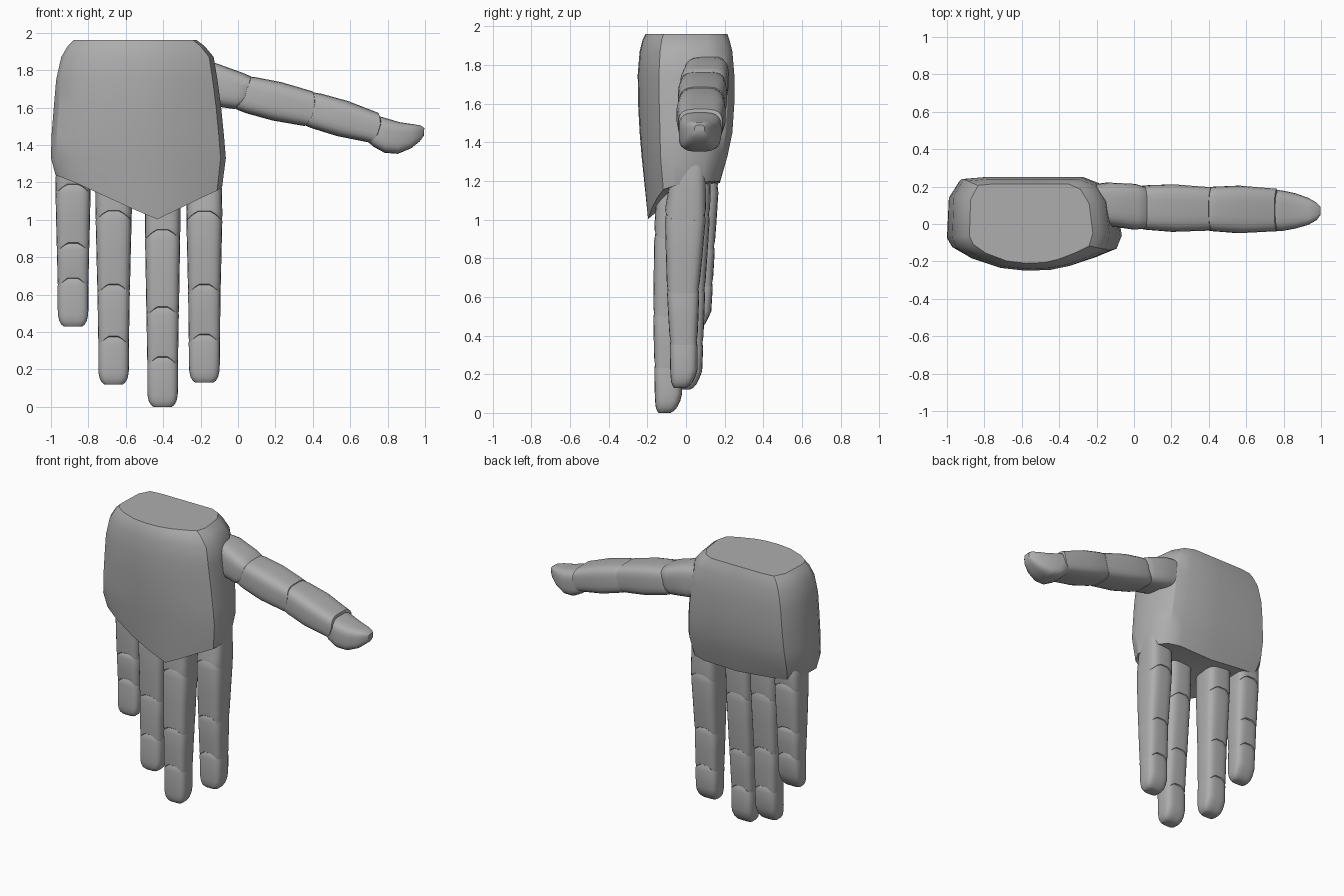
import bpy, bmesh, math
from mathutils import Vector

if "Cube" in bpy.data.objects:
    bpy.data.objects.remove(bpy.data.objects["Cube"], do_unlink=True)

grey = bpy.data.materials.new("plain_grey")
grey.use_nodes = True
COL = (0.42, 0.42, 0.42, 1)
grey.diffuse_color = COL
grey.node_tree.nodes["Principled BSDF"].inputs["Base Color"].default_value = COL


def loft(name, rings, angle=32):
    """Skin equal-length rings of points, closing both ends."""
    bm = bmesh.new()
    vs = [[bm.verts.new(p) for p in r] for r in rings]
    n = len(vs[0])
    for a, b in zip(vs, vs[1:]):
        for i in range(n):
            j = (i + 1) % n
            bm.faces.new((a[i], a[j], b[j], b[i]))
    caps = [bm.faces.new(vs[0]), bm.faces.new(vs[-1])]
    bmesh.ops.poke(bm, faces=caps)
    bmesh.ops.recalc_face_normals(bm, faces=bm.faces)
    me = bpy.data.meshes.new(name)
    bm.to_mesh(me)
    bm.free()
    me.materials.append(grey)
    ob = bpy.data.objects.new(name, me)
    bpy.context.collection.objects.link(ob)
    bpy.ops.object.select_all(action='DESELECT')
    ob.select_set(True)
    bpy.context.view_layer.objects.active = ob
    bpy.ops.object.shade_smooth_by_angle(angle=math.radians(angle))
    return ob


# Palm: a broad section, flat at the back and bowed at the front
PROFILE = [(0, .35), (.03, .24), (.13, .13), (.3, .03), (.46, 0), (.61, .01), (.72, .05),
           (.87, .14), (.97, .22), (1, .38), (.97, .75), (.9, .93), (.8, 1), (.5, 1),
           (.2, 1), (.07, .98), (.01, .8)]
SECTIONS = [  # z, x range, y range
    (1.96, -.88, -.22, -.21, .215), (1.93, -.91, -.18, -.225, .225),
    (1.87, -.945, -.13, -.24, .24), (1.75, -.972, -.11, -.25, .25),
    (1.6, -.985, -.09, -.248, .25), (1.45, -.997, -.075, -.24, .24),
    (1.33, -1.0, -.065, -.23, .215)]


def section(x0, x1, y0, y1, zf):
    return [(x0 + u * (x1 - x0), y0 + v * (y1 - y0), zf(x0 + u * (x1 - x0), v))
            for u, v in PROFILE]


def palm_bottom(x, v):
    """Chevron edge at the front, flatter and higher at the back."""
    d = abs(x + .43)
    return (1 - v) * (1.0 + .44 * d) + v * (1.18 + .1 * d)


rings = [section(a, b, c, d, lambda x, v, z=z: z) for z, a, b, c, d in SECTIONS]
rings.append(section(-.975, -.085, -.2, .175, palm_bottom))
loft("palm", rings)


# Finger and thumb pieces: rounded box sections along a path in the xz plane
def limb(name, rows, n=24):
    """rows: x, z, y0, y1, width, flare (how far the sides run on past the front and back)."""
    d = Vector((rows[-1][0] - rows[0][0], 0, rows[-1][1] - rows[0][1])).normalized()
    side = Vector((-d.z, 0, d.x))
    out = []
    for x, z, y0, y1, w, flare in rows:
        ring = []
        for i in range(n):
            t = 2 * math.pi * (i + .5) / n
            c = math.copysign(abs(math.cos(t)) ** .55, math.cos(t))
            s = math.copysign(abs(math.sin(t)) ** .55, math.sin(t))
            p = Vector((x, (y0 + y1) / 2 + s * (y1 - y0) / 2, z)) + side * (c * w / 2)
            ring.append(p + d * flare * (abs(c) ** 2 - .5))
        out.append(ring)
    return loft(name, out, 35)


def mix(a, b, t, s=1.0, flare=0.0):
    """Row between two knots, scaled about its centre."""
    x, z, y0, y1, w = [p + (q - p) * t for p, q in zip(a, b)]
    m, h = (y0 + y1) / 2, (y1 - y0) / 2 * s
    return (x, z, m - h, m + h, w * s, flare)


def segment(name, a, b, bulge=1.0, flare=.06):
    """Piece with a tucked-in start and a saddle-shaped end."""
    limb(name, [mix(a, b, -.14, .72), mix(a, b, -.04, .92), mix(a, b, .1, 1.0),
                mix(a, b, .5, bulge), mix(a, b, .9, 1.0, flare * .6),
                mix(a, b, 1.02, .98, flare), mix(a, b, 1.04, .86, flare)])


FINGERS = {  # x, then knots: z, y0, y1, width
    "index": (-.18, [(1.3, -.07, .1, .18), (1.03, -.11, .105, .195), (.64, -.1, .07, .175),
                     (.37, -.085, .06, .168), (.13, -.08, .06, .165)]),
    "middle": (-.403, [(1.22, -.15, .04, .19), (.93, -.165, .03, .19), (.52, -.17, 0, .175),
                       (.25, -.165, -.02, .165), (0, -.16, -.02, .165)]),
    "ring": (-.665, [(1.28, -.06, .13, .2), (1.03, -.07, .125, .195), (.64, -.06, .1, .175),
                     (.36, -.06, .09, .165), (.12, -.06, .08, .165)]),
    "little": (-.882, [(1.32, -.02, .17, .18), (1.17, -.02, .17, .19), (.86, -.01, .15, .175),
                       (.67, 0, .14, .165), (.43, 0, .125, .165)]),
}
for finger, (x, knots) in FINGERS.items():
    k = [(x,) + q for q in knots]
    for i, part in enumerate(("knuckle", "proximal", "middle_joint")):
        segment(f"{finger}_finger_{part}", k[i], k[i + 1])
    # Fingertip: straight at the front, rounded off at the end and back
    a, b = k[3], k[4]
    tip = [mix(a, b, -.14, .72), mix(a, b, -.04, .92), mix(a, b, .1), mix(a, b, .6)]
    _, z, y0, y1, w = b
    for up, s, f, r in ((.06, .98, 0, .01), (.03, .9, .003, .025),
                        (.01, .76, .01, .042), (0, .6, .018, .06)):
        tip.append((x, z + up, y0 + f, y1 - r, w * s, 0))
    limb(f"{finger}_finger_tip", tip)

# Thumb reaching out to the left
limb("thumb_base", [(-.3, 1.76, .02, .2, .2, 0), (-.14, 1.725, -.01, .222, .23, 0),
                    (0, 1.69, -.03, .215, .2, 0), (.05, 1.685, -.025, .2, .17, 0),
                    (.08, 1.68, 0, .17, .11, 0)])
T1, T2, T3 = ((.03, 1.675, -.03, .208, .2), (.385, 1.592, -.038, .2, .195),
              (.735, 1.49, -.042, .192, .17))
segment("thumb_proximal", T1, T2, 1.07, -.03)
segment("thumb_middle", T2, T3, 1.08, -.03)
limb("thumb_tip", [(.69, 1.49, -.01, .16, .13, 0), (.73, 1.475, -.035, .185, .17, 0),
                   (.79, 1.45, -.038, .18, .185, 0), (.86, 1.437, -.025, .165, .17, 0),
                   (.93, 1.447, -.005, .14, .13, 0), (.975, 1.462, .02, .115, .085, 0),
                   (.995, 1.47, .045, .095, .04, 0)])
